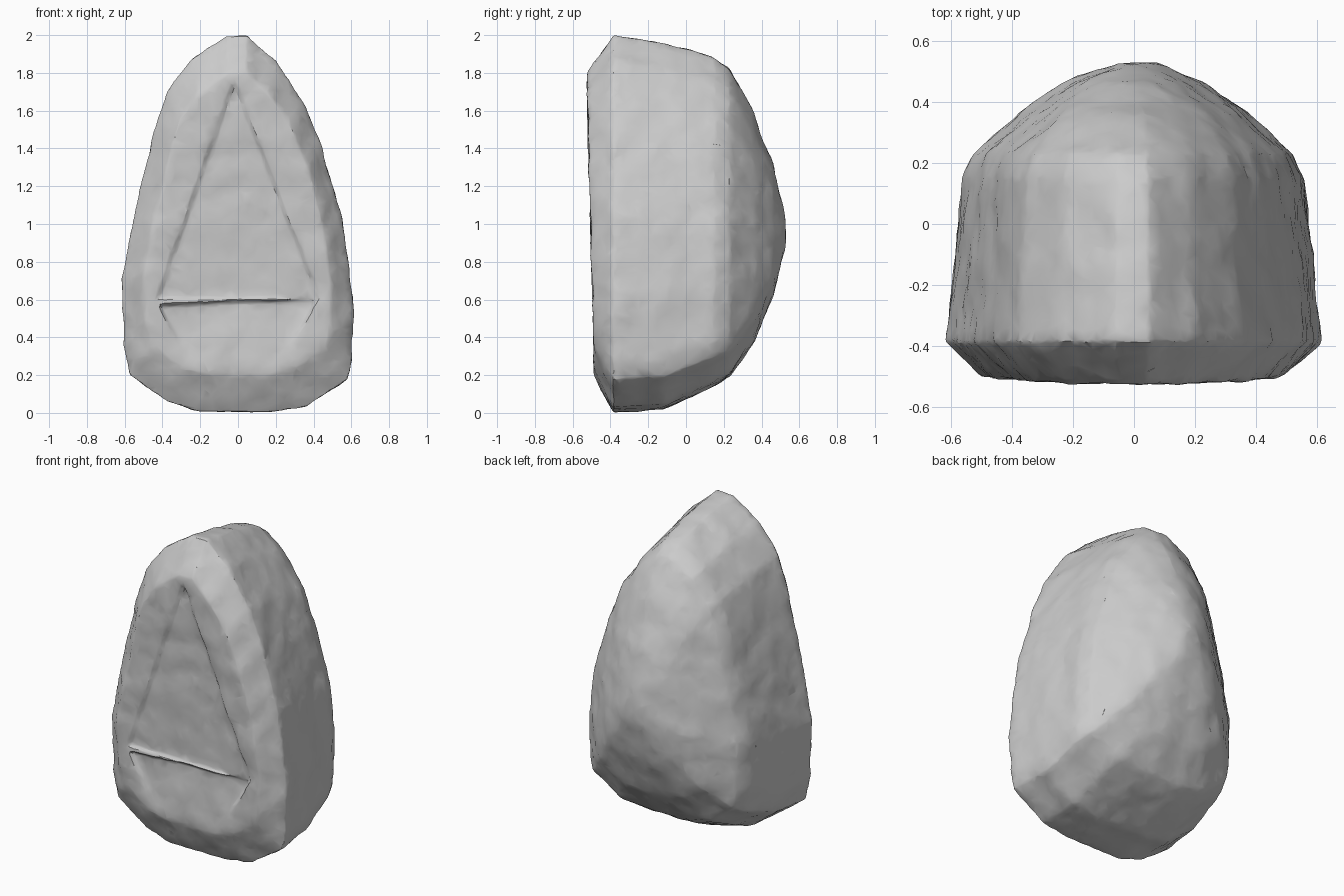
import bpy, bmesh, math

if "Cube" in bpy.data.objects:
    bpy.data.objects.remove(bpy.data.objects["Cube"])


def hull_object(name, points):
    bm = bmesh.new()
    for p in points:
        bm.verts.new(p)
    res = bmesh.ops.convex_hull(bm, input=bm.verts[:])
    junk = {g for g in res["geom_interior"] + res["geom_unused"]
            if isinstance(g, bmesh.types.BMVert)}
    bmesh.ops.delete(bm, geom=list(junk), context='VERTS')
    bmesh.ops.recalc_face_normals(bm, faces=bm.faces[:])
    mesh = bpy.data.meshes.new(name)
    bm.to_mesh(mesh)
    bm.free()
    ob = bpy.data.objects.new(name, mesh)
    bpy.context.collection.objects.link(ob)
    return ob


# Egg-shaped silhouette seen from the front (x, z)
outline = [(-0.06, 2.0), (-0.25, 1.87), (-0.385, 1.69), (-0.45, 1.47), (-0.55, 1.04),
           (-0.615, 0.7), (-0.605, 0.35), (-0.575, 0.2), (-0.38, 0.06), (-0.2, 0.01),
           (0.15, 0.0), (0.36, 0.03), (0.58, 0.18), (0.605, 0.27), (0.61, 0.62),
           (0.555, 1.02), (0.455, 1.38), (0.355, 1.63), (0.2, 1.86), (0.05, 2.0)]

# Slices from front to back: y, width factor, bottom z, top z
slices = [(-0.385, 1.0, 0.0, 2.0), (-0.12, 0.96, 0.02, 1.955), (0.15, 0.91, 0.14, 1.88),
          (0.23, 0.85, 0.19, 1.83), (0.36, 0.61, 0.38, 1.59),
          (0.46, 0.38, 0.62, 1.31), (0.524, 0.12, 0.86, 1.05)]
points = [(x * w, y, lo + z / 2 * (hi - lo))
          for y, w, lo, hi in slices for x, z in outline]
# Front rim leans slightly forward towards the top
for x, z in outline:
    zz = 0.2 + z * 0.8
    points.append((x * 0.8, -0.48 - 0.025 * zz, zz))
boulder = hull_object("boulder", points)

# Shallow hollows in the front: tall triangle and the wedge below it
panel = [(x, -0.62, z) for x, z in ((-0.02, 1.82), (-0.46, 0.6), (0.46, 0.6))] + \
        [(-0.02, -0.505, 1.76), (-0.43, -0.475, 0.6), (0.43, -0.475, 0.6)]
wedge = [(-0.45, -0.62, 0.575), (0.45, -0.62, 0.605), (-0.42, -0.462, 0.575),
         (0.42, -0.462, 0.605)] + \
        [(x, y, 0.25) for y in (-0.62, -0.488) for x in (-0.25, 0.22)]
cutters = []
for name, pts in (("triangle_cutter", panel), ("wedge_cutter", wedge)):
    cutter = hull_object(name, pts)
    cutter.hide_render = True
    cutters.append(cutter)
    cut = boulder.modifiers.new(name, 'BOOLEAN')
    cut.object = cutter
    cut.operation = 'DIFFERENCE'
    cut.solver = 'EXACT'

# Weathered surface: even mesh, softened edges, small dents, then broken into chips
remesh = boulder.modifiers.new("even_mesh", 'REMESH')
remesh.mode = 'VOXEL'
remesh.voxel_size = 0.012
soften = boulder.modifiers.new("soften", 'SMOOTH')
soften.factor = 0.5
soften.iterations = 2
tex = bpy.data.textures.new("dents", 'CLOUDS')
tex.noise_scale = 0.16
dents = boulder.modifiers.new("dents", 'DISPLACE')
dents.texture = tex
dents.strength = 0.025
dents.mid_level = 0.5
chips = boulder.modifiers.new("chips", 'DECIMATE')
chips.ratio = 0.08

# Apply the modifiers, drop the cutters, smooth while keeping ridges crisp
bpy.ops.object.select_all(action='DESELECT')
boulder.select_set(True)
bpy.context.view_layer.objects.active = boulder
bpy.ops.object.convert(target='MESH')
for cutter in cutters:
    bpy.data.objects.remove(cutter)
bpy.ops.object.shade_smooth_by_angle(angle=math.radians(30))
